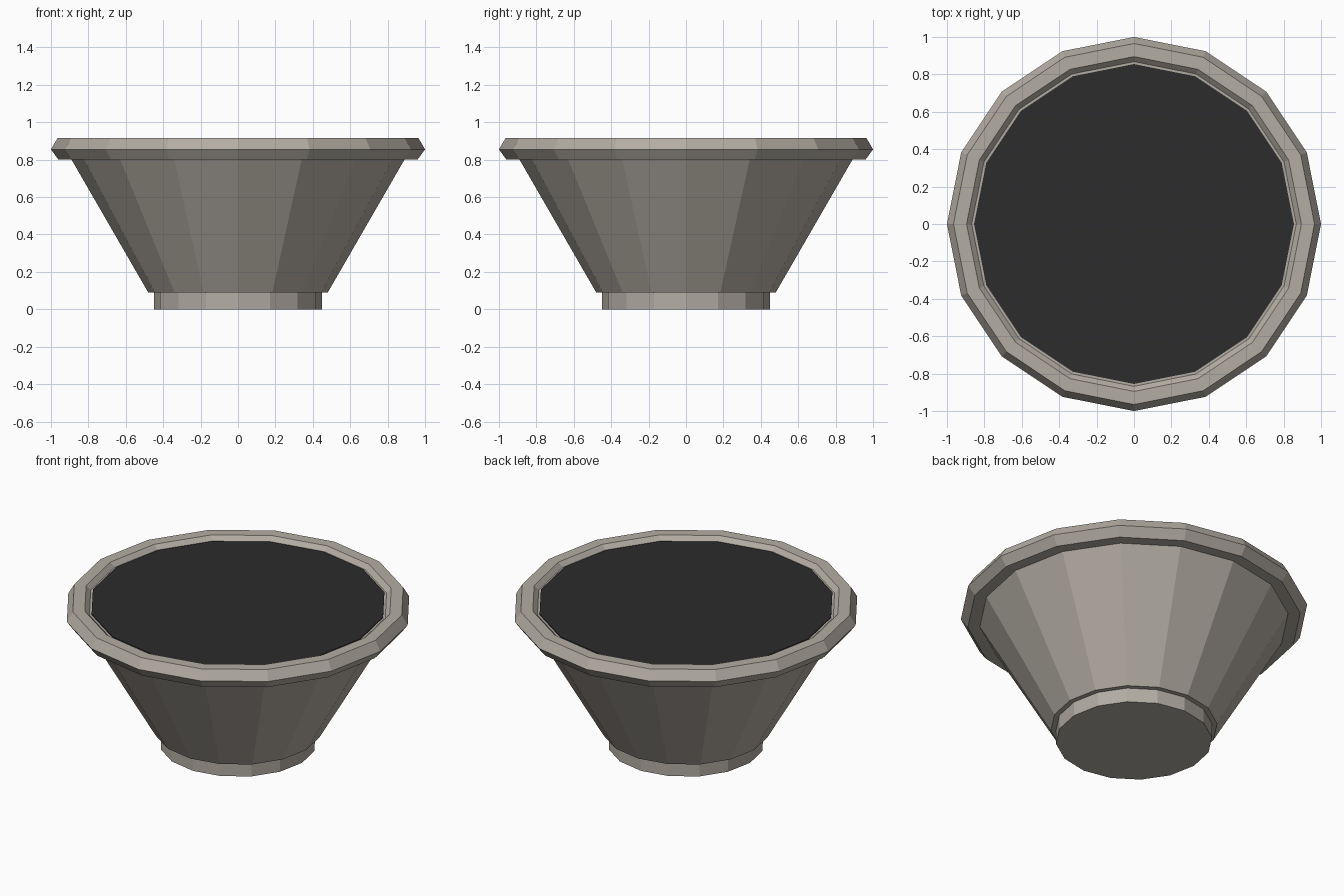
import bpy, bmesh
from math import pi, cos, sin

cube = bpy.data.objects.get("Cube")
if cube:
    bpy.data.objects.remove(cube, do_unlink=True)

SIDES = 16


def material(name, color):
    mat = bpy.data.materials.new(name)
    mat.use_nodes = True
    mat.diffuse_color = (*color, 1)
    mat.node_tree.nodes["Principled BSDF"].inputs["Base Color"].default_value = (*color, 1)
    return mat


def lathe(name, profile, mat):
    """Spin (radius, height) points, listed upwards along the outside; cap both ends."""
    bm = bmesh.new()
    rings = []
    for r, z in profile:
        angles = [2 * pi * i / SIDES for i in range(SIDES)]
        rings.append([bm.verts.new((r * cos(a), r * sin(a), z)) for a in angles])
    for low, high in zip(rings, rings[1:]):
        for i in range(SIDES):
            j = (i + 1) % SIDES
            bm.faces.new((low[i], low[j], high[j], high[i]))
    bm.faces.new(rings[0][::-1])
    bm.faces.new(rings[-1])
    mesh = bpy.data.meshes.new(name)
    bm.to_mesh(mesh)
    bm.free()
    mesh.materials.append(mat)
    obj = bpy.data.objects.new(name, mesh)
    bpy.context.collection.objects.link(obj)
    return obj


stone = material("warm grey stone", (0.45, 0.415, 0.365))
soil = material("dark soil", (0.025, 0.025, 0.025))

# Foot, flared bowl, bevelled rim with a recessed ledge, and the soil filling
lathe("foot", [(0.45, 0), (0.45, 0.09)], stone)
lathe("bowl", [(0.48, 0.09), (0.89, 0.80)], stone)
lathe("rim", [(0.96, 0.80), (1.0, 0.855), (0.965, 0.915), (0.895, 0.915), (0.868, 0.888)], stone)
lathe("soil_filling", [(0.855, 0.888), (0.855, 0.894)], soil)
